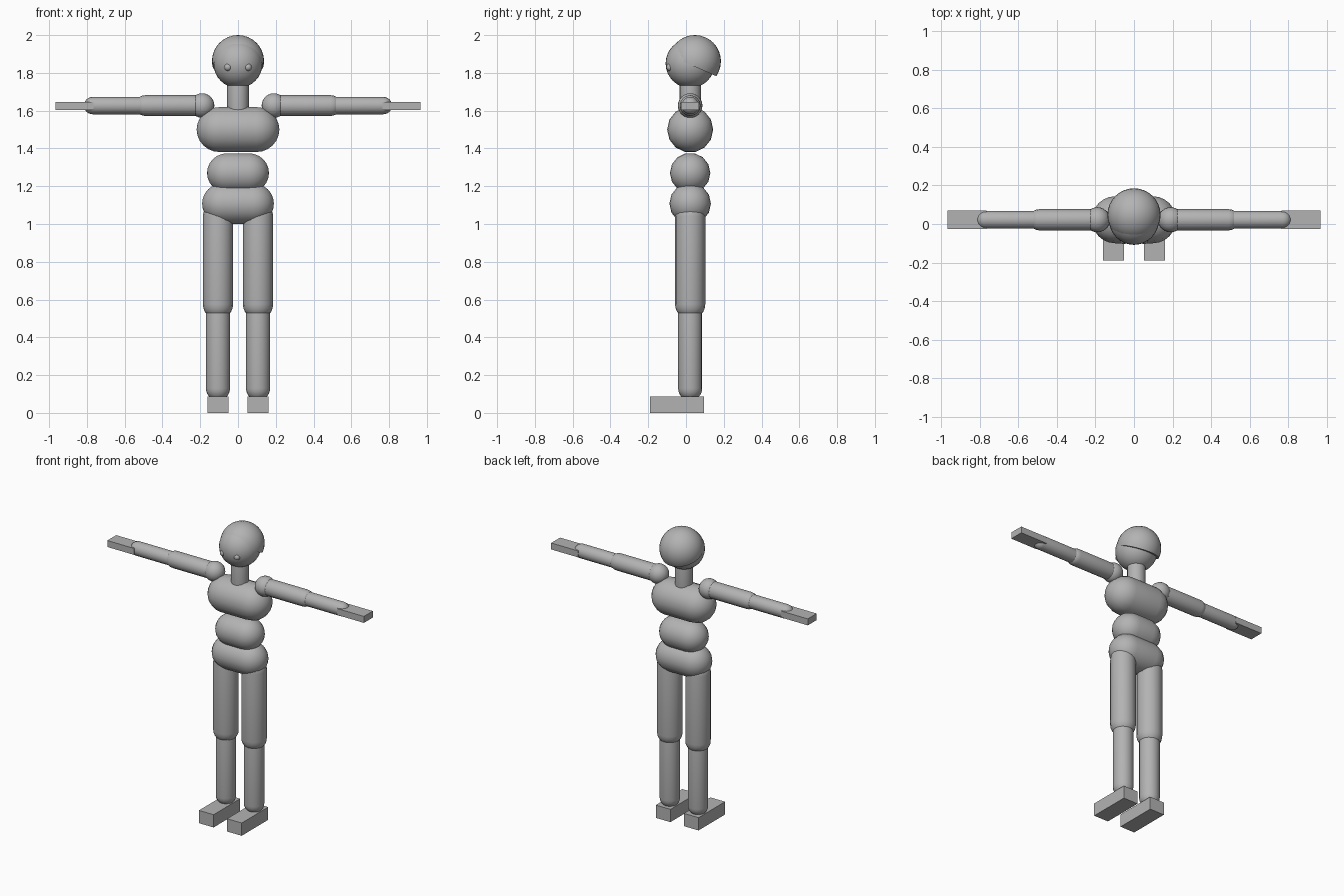
import bpy, bmesh, math
from mathutils import Vector, Matrix

cube = bpy.data.objects.get("Cube")
if cube:
    bpy.data.objects.remove(cube, do_unlink=True)

grey = bpy.data.materials.new("plain_grey")
grey.use_nodes = True
colour = (0.45, 0.45, 0.45, 1)
grey.diffuse_color = colour
grey.node_tree.nodes["Principled BSDF"].inputs["Base Color"].default_value = colour

MID_Y = 0.022  # depth of the body axis


def finish(bm, name, smooth=True):
    bmesh.ops.recalc_face_normals(bm, faces=bm.faces)
    mesh = bpy.data.meshes.new(name)
    bm.to_mesh(mesh)
    bm.free()
    mesh.materials.append(grey)
    for poly in mesh.polygons:
        poly.use_smooth = smooth
    if smooth:
        mesh.set_sharp_from_angle(angle=math.radians(50))
    obj = bpy.data.objects.new(name, mesh)
    bpy.context.collection.objects.link(obj)
    return obj


def capsule(name, a, b, r, segments=16, rings=6):
    """Round-ended rod whose end spheres are centred on a and b."""
    a, b = Vector(a), Vector(b)
    half = (b - a).length / 2
    bm = bmesh.new()
    angles = [math.pi / 2 * i / rings for i in range(rings + 1)]
    points = [(r * math.sin(t), half + r * math.cos(t)) for t in angles]
    points += [(x, -z) for x, z in reversed(points)]
    verts = [bm.verts.new((x, 0, z)) for x, z in points]
    edges = [bm.edges.new(pair) for pair in zip(verts, verts[1:])]
    bmesh.ops.spin(bm, geom=verts + edges, axis=(0, 0, 1), cent=(0, 0, 0),
                   angle=math.tau, steps=segments)
    bmesh.ops.remove_doubles(bm, verts=bm.verts, dist=0.0005)
    turn = (b - a).to_track_quat('Z', 'Y').to_matrix().to_4x4()
    bm.transform(Matrix.Translation((a + b) / 2) @ turn)
    return finish(bm, name)


def ball(name, centre, r, segments=24, cut=None):
    bm = bmesh.new()
    bmesh.ops.create_uvsphere(bm, u_segments=segments, v_segments=segments // 2, radius=r)
    bm.transform(Matrix.Translation(centre))
    if cut:  # keep only the part above the tilted plane, closed underneath
        point, normal = cut
        geom = bm.verts[:] + bm.edges[:] + bm.faces[:]
        res = bmesh.ops.bisect_plane(bm, geom=geom, plane_co=point, plane_no=normal,
                                     clear_inner=True)
        rim = [e for e in res["geom_cut"] if isinstance(e, bmesh.types.BMEdge)]
        bmesh.ops.edgeloop_fill(bm, edges=rim)
    return finish(bm, name)


def box(name, low, high):
    low, high = Vector(low), Vector(high)
    bm = bmesh.new()
    bmesh.ops.create_cube(bm, size=1)
    bm.transform(Matrix.Translation((low + high) / 2) @ Matrix.Diagonal((high - low).to_4d()))
    return finish(bm, name, smooth=False)


# Head: face ball with a larger, tilted skull cap
ball("face", (0, 0.022, 1.85), 0.13, 32)
ball("skull_cap", (0, 0.047, 1.862), 0.138, 32,
     cut=((0, 0.03, 1.84), (0, 0.403, 0.915)))
capsule("neck", (0, MID_Y, 1.58), (0, MID_Y, 1.74), 0.057)

# Torso: three sideways capsules (half length, height, radius)
for name, half, z, r in [("chest", 0.097, 1.5, 0.122),
                         ("waist", 0.057, 1.27, 0.107),
                         ("pelvis", 0.08, 1.108, 0.11)]:
    capsule(name, (-half, MID_Y, z), (half, MID_Y, z), r, segments=14)

# Limbs and eyes, once for each side
for side, s in (("left", 1), ("right", -1)):
    ball(side + "_eye", (s * 0.053, -0.085, 1.83), 0.02, 16)

    arm_z = 1.627
    ball(side + "_shoulder", (s * 0.19, MID_Y, arm_z), 0.065)
    capsule(side + "_upper_arm", (s * 0.22, MID_Y, arm_z), (s * 0.49, MID_Y, arm_z), 0.055)
    capsule(side + "_forearm", (s * 0.49, MID_Y, arm_z), (s * 0.77, MID_Y, arm_z), 0.046)
    box(side + "_hand", (min(s * 0.765, s * 0.967), -0.026, 1.603),
        (max(s * 0.765, s * 0.967), 0.07, 1.647))

    leg_x = s * 0.106
    capsule(side + "_thigh", (leg_x, MID_Y, 0.575), (leg_x, MID_Y, 1.04), 0.08)
    capsule(side + "_shin", (leg_x, MID_Y, 0.13), (leg_x, MID_Y, 0.56), 0.064)
    box(side + "_foot", (leg_x - 0.055, -0.19, 0), (leg_x + 0.055, 0.095, 0.087))
